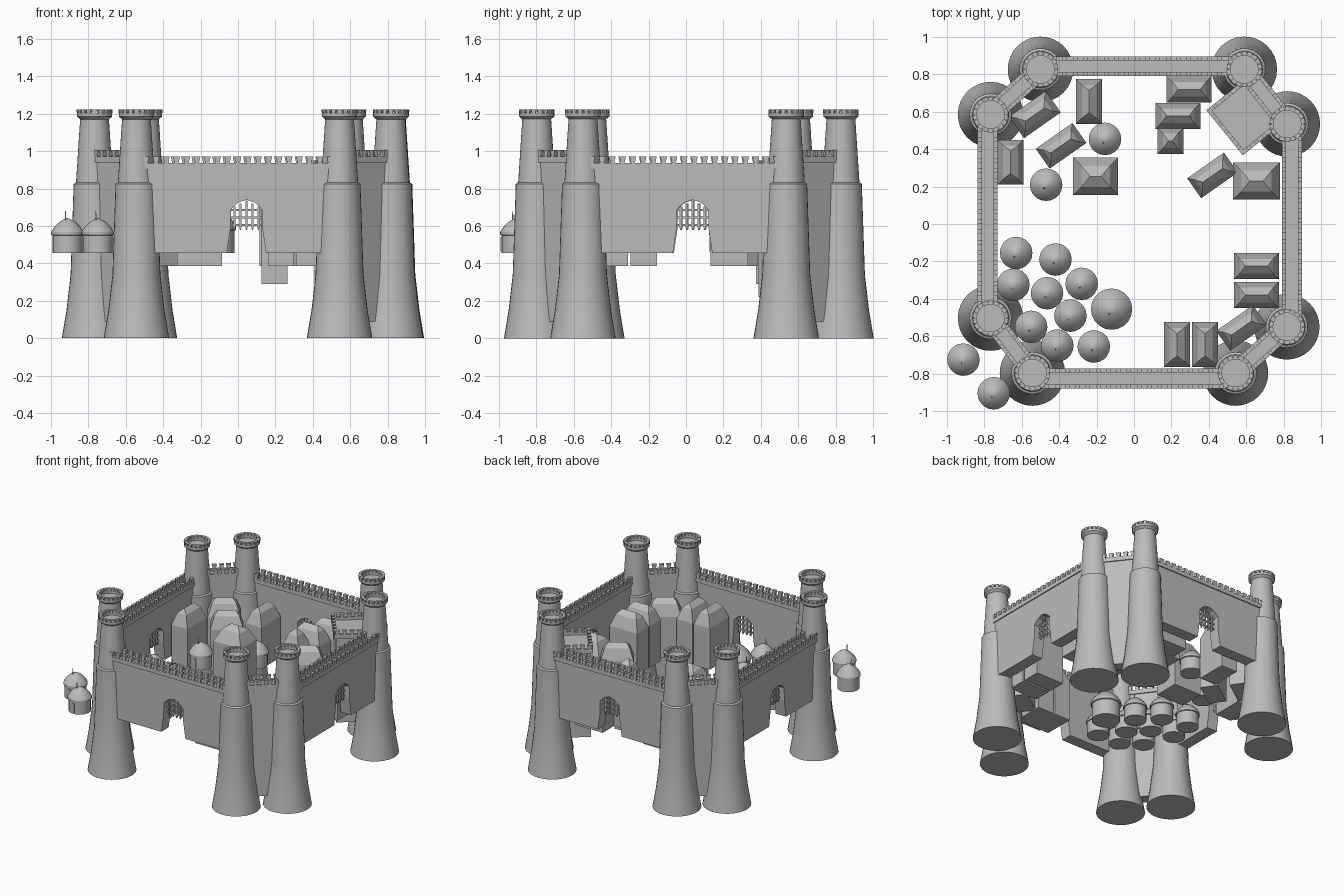
import bpy, bmesh, math
from mathutils import Vector, Matrix

if "Cube" in bpy.data.objects:
    bpy.data.objects.remove(bpy.data.objects["Cube"])

stone = bpy.data.materials.new("grey stone")
stone.diffuse_color = (0.5, 0.5, 0.5, 1)
stone.use_nodes = True
stone.node_tree.nodes["Principled BSDF"].inputs["Base Color"].default_value = stone.diffuse_color


def finish(name, bm, loc=(0, 0, 0), rot=0.0, smooth=False):
    bmesh.ops.recalc_face_normals(bm, faces=bm.faces)
    me = bpy.data.meshes.new(name)
    bm.to_mesh(me)
    bm.free()
    me.materials.append(stone)
    ob = bpy.data.objects.new(name, me)
    ob.location, ob.rotation_euler = loc, (0, 0, rot)
    bpy.context.collection.objects.link(ob)
    if smooth:
        bpy.context.view_layer.objects.active = ob
        ob.select_set(True)
        bpy.ops.object.shade_smooth_by_angle(angle=math.radians(30))
        ob.select_set(False)
    return ob


def lathe(bm, profile, n):
    """Revolve (radius, z) points; zero radius closes to a point."""
    rings = []
    for r, z in profile:
        k = 1 if r == 0 else n
        rings.append([bm.verts.new((r * math.cos(2 * math.pi * i / n),
                                    r * math.sin(2 * math.pi * i / n), z)) for i in range(k)])
    for a, b in zip(rings, rings[1:]):
        for i in range(n):
            j = (i + 1) % n
            vs = [a[i % len(a)], a[j % len(a)], b[j % len(b)], b[i % len(b)]]
            bm.faces.new(list(dict.fromkeys(vs)))


def prism(bm, pts, v0, v1, mat=Matrix()):
    """Extrude a (u, z) outline from v0 to v1."""
    a = [bm.verts.new(mat @ Vector((u, v0, z))) for u, z in pts]
    b = [bm.verts.new(mat @ Vector((u, v1, z))) for u, z in pts]
    bm.faces.new(a)
    bm.faces.new(b[::-1])
    for i in range(len(pts)):
        j = (i + 1) % len(pts)
        bm.faces.new((a[i], b[i], b[j], a[j]))


def box(bm, u0, u1, v0, v1, z0, z1):
    prism(bm, [(u0, z0), (u1, z0), (u1, z1), (u0, z1)], v0, v1)


def merlon(bm, u, v0, v1, z, h=0.035, mat=Matrix()):
    prism(bm, [(u - .010, z), (u + .010, z), (u + .018, z + h), (u - .018, z + h)], v0, v1, mat)


def battlement(bm, length, half, z):
    """Overhanging walkway with a toothed parapet on both edges."""
    box(bm, -length / 2, length / 2, -half, half, z - .065, z - .05)
    n = round(length / .054)
    for s in (-1, 1):
        v = sorted((s * half, s * (half - .022)))
        box(bm, -length / 2, length / 2, *v, z - .05, z - .033)
        for i in range(n):
            merlon(bm, (i + .5 - n / 2) * length / n, *v, z - .034)


def wall(name, p, q, z0, z1, gate=None):
    p, q = Vector(p), Vector(q)
    d, c = q - p, (p + q) / 2
    h = d.length / 2
    bm = bmesh.new()
    pts = [(-h, z1 - .06), (-h, z0)]
    if gate is not None:  # pointed gate open at the bottom
        pts += [(gate + u, z) for u, z in ((-.105, z0), (-.085, .59), (-.083, .69), (-.045, .725),
                (0, .74), (.045, .725), (.083, .69), (.085, .59), (.105, z0))]
    pts += [(h, z0), (h, z1 - .06)]
    prism(bm, pts, -.045, .045)
    battlement(bm, 2 * h, .053, z1)
    finish(name, bm, (c.x, c.y, 0), math.atan2(d.y, d.x))
    if gate is not None:  # raised portcullis with pointed bars
        bm = bmesh.new()
        for u in (-.064, -.032, 0, .032, .064):
            prism(bm, [(gate + u - .006, .735 - abs(u) * .5), (gate + u - .006, .59), (gate + u, .575),
                       (gate + u + .006, .59), (gate + u + .006, .735 - abs(u) * .5)], -.008, .008)
        for z in (.60, .64, .68):
            box(bm, gate - .085, gate + .085, -.006, .006, z, z + .01)
        finish(name + "_portcullis", bm, (c.x, c.y, 0), math.atan2(d.y, d.x))


# Corner towers
TOWERS = [(-.543, -.797), (.543, -.797), (.817, -.55), (.82, .535),
          (.59, .827), (-.50, .827), (-.767, .585), (-.767, -.503)]
PROFILE = [(0, 0), (.175, 0), (.150, .15), (.128, .34), (.112, .815), (.112, .825), (.099, .832),
           (.077, 1.17), (.094, 1.185), (.094, 1.203), (.074, 1.203), (.074, 1.185), (0, 1.185)]
for i, (x, y) in enumerate(TOWERS):
    bm = bmesh.new()
    lathe(bm, PROFILE, 32)
    finish("tower_%d" % (i + 1), bm, (x, y, 0), 0, True)
    bm = bmesh.new()
    for k in range(18):
        m = Matrix.Rotation(k * math.pi / 9, 4, 'Z') @ Matrix.Translation((0, .084, 0))
        merlon(bm, 0, -.011, .011, 1.2, .022, m @ Matrix.Diagonal((.75, 1, 1, 1)))
    finish("tower_crown_%d" % (i + 1), bm, (x, y, 0))

# Long gate walls
wall("front_wall", (-.52, -.826), (.52, -.826), .455, .97, .045)
wall("back_wall", (-.48, .843), (.57, .843), .455, .97, 0)
wall("right_wall", (.845, -.53), (.845, .51), .455, .97, .045)
wall("left_wall", (-.783, -.48), (-.783, .56), .455, .97, 0)
# Short diagonal walls between paired towers
for name, a, b in (("front_right", 1, 2), ("back_right", 3, 4), ("back_left", 5, 6), ("front_left", 7, 0)):
    wall(name + "_corner_wall", TOWERS[a], TOWERS[b], .09, 1.005)

# Square keep by the back right corner
bm = bmesh.new()
box(bm, -.14, .14, -.14, .14, .22, .90)
for k in range(4):
    m = Matrix.Rotation(k * math.pi / 2, 4, 'Z')
    prism(bm, [(-.155, .885), (.155, .885), (.155, .92), (-.155, .92)], .133, .155, m)
    for j in range(6):
        merlon(bm, (j - 2.5) * .052, .133, .155, .919, .03, m)
finish("keep", bm, (.605, .585, 0), math.radians(-51))


def house(i, x, y, lx, ly, rot=0, z0=.385):
    """Box with a two-slope hipped roof ending in a ridge."""
    bm = bmesh.new()
    ins = min(lx, ly) * .22
    levels = [(0, z0), (0, .71), (ins, .80)]
    rings = []
    for o, z in levels:
        rings.append([bm.verts.new((sx * (lx / 2 - o), sy * (ly / 2 - o), z))
                      for sx, sy in ((-1, -1), (1, -1), (1, 1), (-1, 1))])
    bm.faces.new(rings[0][::-1])
    for a, b in zip(rings, rings[1:]):
        for k in range(4):
            bm.faces.new((a[k], a[(k + 1) % 4], b[(k + 1) % 4], b[k]))
    t = rings[-1]
    if lx < ly:
        t = t[1:] + t[:1]
    e = abs(lx - ly) / 2 + .01
    ends = [(-e, 0), (e, 0)] if lx >= ly else [(0, -e), (0, e)]
    r0, r1 = [bm.verts.new((u, v, .835)) for u, v in ends]
    bm.faces.new((t[0], t[1], r1, r0))
    bm.faces.new((t[2], t[3], r0, r1))
    bm.faces.new((t[1], t[2], r1))
    bm.faces.new((t[3], t[0], r0))
    finish("house_%d" % (i + 1), bm, (x, y, 0), math.radians(rot))


HOUSES = [(.295, .72, .24, .14), (.235, .578, .24, .14), (.195, .445, .14, .14, 0, .29),
          (.42, .26, .24, .13, 35), (.655, .23, .25, .20), (.655, -.225, .24, .14),
          (.655, -.38, .24, .14), (.23, -.645, .14, .24), (.38, -.645, .14, .24),
          (.575, -.556, .24, .13, 35), (-.24, .655, .14, .24), (-.53, .585, .24, .14, 35),
          (-.39, .418, .24, .13, 35), (-.66, .33, .14, .24), (-.205, .255, .24, .20)]
for i, h in enumerate(HOUSES):
    house(i, *h)

# Round huts with domed roof, finial and door
HUTS = [(-.155, .455), (-.47, .21), (-.63, -.155), (-.42, -.19), (-.645, -.325), (-.465, -.37),
        (-.28, -.32), (-.55, -.55), (-.34, -.49), (-.12, -.455), (-.41, -.65), (-.215, -.655),
        (-.912, -.725), (-.75, -.905)]
for i, (x, y) in enumerate(HUTS):
    s = 1.27 if i == 9 else 1.0
    bm = bmesh.new()
    lathe(bm, [(0, 0), (.08, 0), (.08, .095), (.087, .098), (.087, .112), (.07, .140),
               (.045, .165), (.02, .180), (0, .188)], 20)
    box(bm, -.009, .009, -.084, -.07, .01, .085)
    bmesh.ops.create_cone(bm, cap_ends=True, segments=6, radius1=.005, radius2=.002, depth=.07,
                          matrix=Matrix.Translation((-.01, -.02, .19)))
    bmesh.ops.scale(bm, vec=(s, s, s), verts=bm.verts)
    finish("hut_%d" % (i + 1), bm, (x, y, .455), 0, True)
